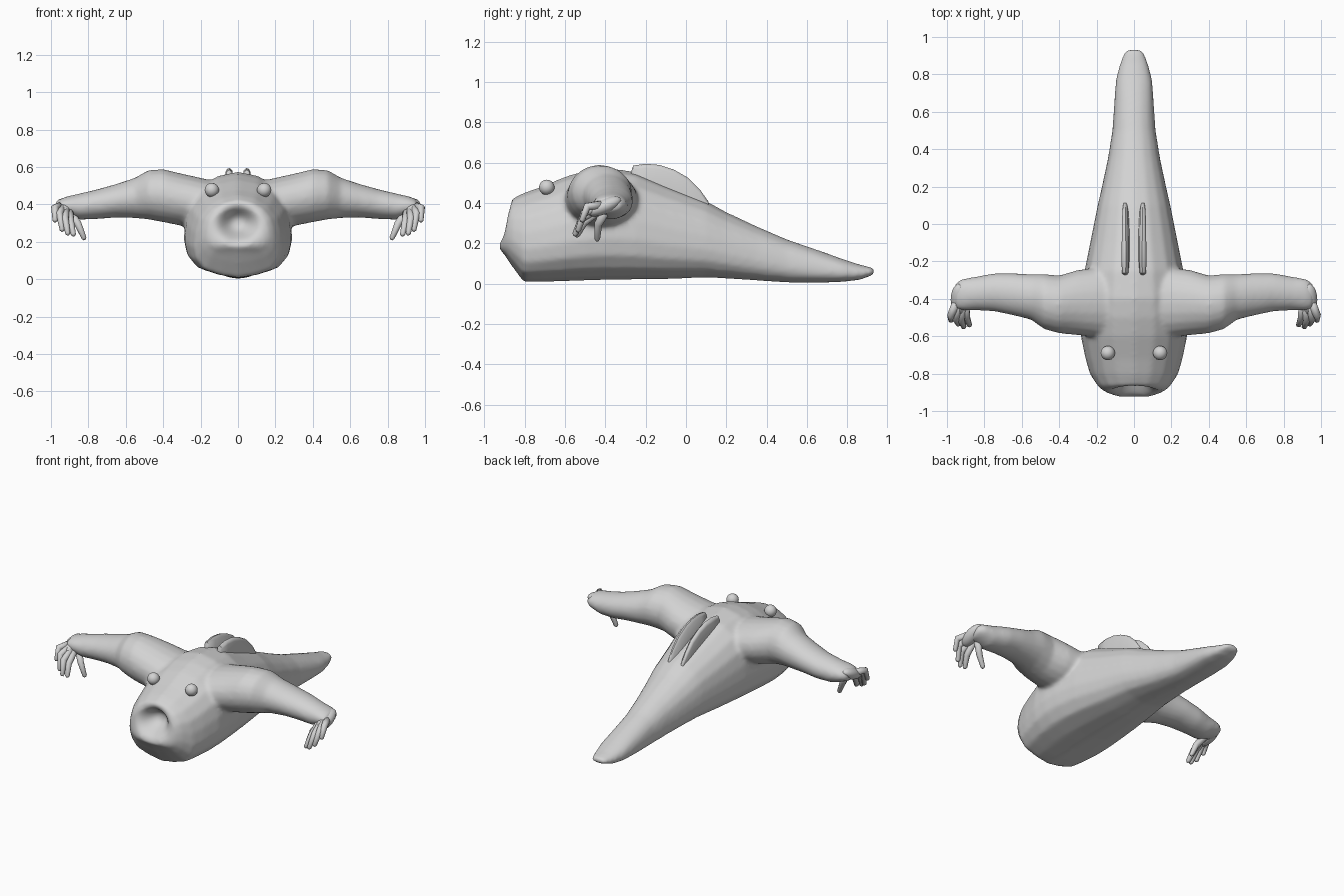
import bpy, bmesh, math
from mathutils import Vector

if "Cube" in bpy.data.objects:
    bpy.data.objects.remove(bpy.data.objects["Cube"])

grey = bpy.data.materials.new("plain grey")
grey.diffuse_color = (0.65, 0.65, 0.65, 1)
grey.use_nodes = True
grey.node_tree.nodes["Principled BSDF"].inputs["Base Color"].default_value = grey.diffuse_color


def loft(bm, rings):
    """Skin a list of closed rings and cap both ends."""
    rows = [[bm.verts.new(p) for p in ring] for ring in rings]
    n = len(rows[0])
    for a, b in zip(rows, rows[1:]):
        for i in range(n):
            j = (i + 1) % n
            bm.faces.new((a[i], a[j], b[j], b[i]))
    bm.faces.new(rows[0][::-1])
    bm.faces.new(rows[-1])


def finish(bm, name):
    bmesh.ops.recalc_face_normals(bm, faces=bm.faces)
    for f in bm.faces:
        f.smooth = True
    me = bpy.data.meshes.new(name)
    bm.to_mesh(me)
    bm.free()
    me.materials.append(grey)
    ob = bpy.data.objects.new(name, me)
    bpy.context.collection.objects.link(ob)
    return ob


def ellipse(x, y, z, ry, rz, n=20):
    return [(x, y + ry * math.cos(math.tau * i / n), z + rz * math.sin(math.tau * i / n))
            for i in range(n)]


# Body cross-section: (height fraction, width fraction)
half = [(0, 0), (.035, .4), (.1, .76), (.22, .94), (.37, 1), (.55, .97),
        (.72, .88), (.86, .68), (.96, .38), (1, 0)]
outline = half + [(t, -w) for t, w in half[-2:0:-1]]

# Body stations: y, half width, bottom, top
stations = [
    (-.925, .08, .17, .22), (-.905, .14, .15, .27), (-.888, .17, .125, .38),
    (-.865, .195, .09, .42), (-.805, .235, .008, .45), (-.72, .26, .008, .48),
    (-.6, .285, .012, .53), (-.5, .29, .015, .56), (-.4, .285, .018, .575),
    (-.25, .265, .02, .555), (-.1, .235, .022, .49), (.1, .195, .03, .41),
    (.2, .172, .025, .355), (.35, .14, .015, .285), (.5, .116, .005, .22),
    (.65, .106, .003, .168), (.77, .098, .008, .125), (.86, .075, .018, .095),
    (.92, .052, .04, .08), (.935, .03, .05, .073)]

# Arm stations: x, y, z, y radius, z radius
arm = [
    (.1, -.42, .39, .2, .13), (.3, -.42, .425, .175, .14), (.4, -.43, .447, .155, .142),
    (.48, -.415, .452, .148, .132), (.55, -.39, .435, .122, .108),
    (.65, -.375, .42, .113, .09), (.75, -.365, .402, .102, .08),
    (.85, -.372, .388, .09, .07), (.92, -.378, .392, .085, .05),
    (.96, -.385, .39, .065, .035)]

bm = bmesh.new()
loft(bm, [[(w * hw, y, lo + t * (hi - lo)) for t, w in outline]
          for y, hw, lo, hi in stations])
for s in (1, -1):
    loft(bm, [ellipse(s * x, *rest) for x, *rest in arm])
body = finish(bm, "body_and_arms")

# Fuse torso and arms into one smooth skin
rem = body.modifiers.new("fuse", 'REMESH')
rem.mode = 'VOXEL'
rem.voxel_size = .0125
rem.use_smooth_shade = True
smooth = body.modifiers.new("soften", 'SMOOTH')
smooth.factor = .5
smooth.iterations = 8
skin = bpy.data.meshes.new_from_object(
    body.evaluated_get(bpy.context.evaluated_depsgraph_get()))
body.modifiers.clear()
body.data = skin
skin.materials.clear()
skin.materials.append(grey)

# Round open mouth pressed into the front of the head
for v in skin.vertices:
    if v.co.y < -.74:
        d = (v.co.x / .085) ** 2 + ((v.co.z - .3) / .075) ** 2
        v.co.y += .1 * math.exp(-d ** 1.4)
skin.update()


def tube(bm, path, radii, n=10):
    """Tapered round tube along a short path, with rounded tip."""
    pts = [Vector(p) for p in path]
    end = (pts[-1] - pts[-2]).normalized()
    pts.append(pts[-1] + end * radii[-1] * .7)
    radii = list(radii) + [radii[-1] * .45]
    rings = []
    for i, p in enumerate(pts):
        d = (pts[min(i + 1, len(pts) - 1)] - pts[max(i - 1, 0)]).normalized()
        u = d.cross(Vector((1, 0, .2))).normalized()
        w = d.cross(u)
        rings.append([p + radii[i] * (u * math.cos(math.tau * k / n) +
                                      w * math.sin(math.tau * k / n)) for k in range(n)])
    loft(bm, rings)


fingers = [
    [(.945, -.41, .39), (.98, -.49, .382), (.978, -.515, .315)],
    [(.935, -.42, .39), (.955, -.505, .35), (.94, -.535, .265)],
    [(.92, -.42, .385), (.925, -.515, .325), (.91, -.55, .245)],
    [(.905, -.42, .375), (.895, -.505, .305), (.88, -.54, .24)],
    [(.91, -.39, .375), (.855, -.435, .295), (.823, -.44, .22)]]

for s, side in ((1, "right"), (-1, "left")):
    # Hand: palm and five fingers
    bm = bmesh.new()
    palm = bmesh.ops.create_uvsphere(bm, u_segments=20, v_segments=12, radius=1)
    for v in palm["verts"]:
        x, y, z = v.co
        v.co = (s * (.935 + .045 * x), -.405 + .085 * y, .383 + .04 * z + .03 * y)
    for path in fingers:
        tube(bm, [(s * x, y, z) for x, y, z in path], (.024, .02, .014))
    finish(bm, side + "_hand")

    # Eye
    bm = bmesh.new()
    bmesh.ops.create_uvsphere(bm, u_segments=24, v_segments=14, radius=.038)
    bmesh.ops.translate(bm, verts=bm.verts, vec=(s * .14, -.69, .477))
    finish(bm, side + "_eye")

    # Back fin: thin rounded blade, y and top height per station
    bm = bmesh.new()
    fin = [(-.272, .555, .010), (-.262, .585, .018), (-.2, .594, .021), (-.13, .588, .02),
           (-.06, .565, .019), (.01, .525, .018), (.07, .465, .016), (.112, .405, .01)]
    rings = []
    for y, top, t in fin:
        low = top - .14
        rings.append([(s * (.04 + a * t + lean), y, z) for a, z, lean in (
            (-1, low, 0), (1, low, 0), (1, top - .02, .006), (.5, top - .004, .008),
            (-.2, top, .008), (-.8, top - .015, .006))])
    loft(bm, rings)
    fin_ob = finish(bm, side + "_back_fin")
    bpy.context.view_layer.objects.active = fin_ob
    fin_ob.select_set(True)
    bpy.ops.object.shade_smooth_by_angle(angle=math.radians(50))
    fin_ob.select_set(False)
